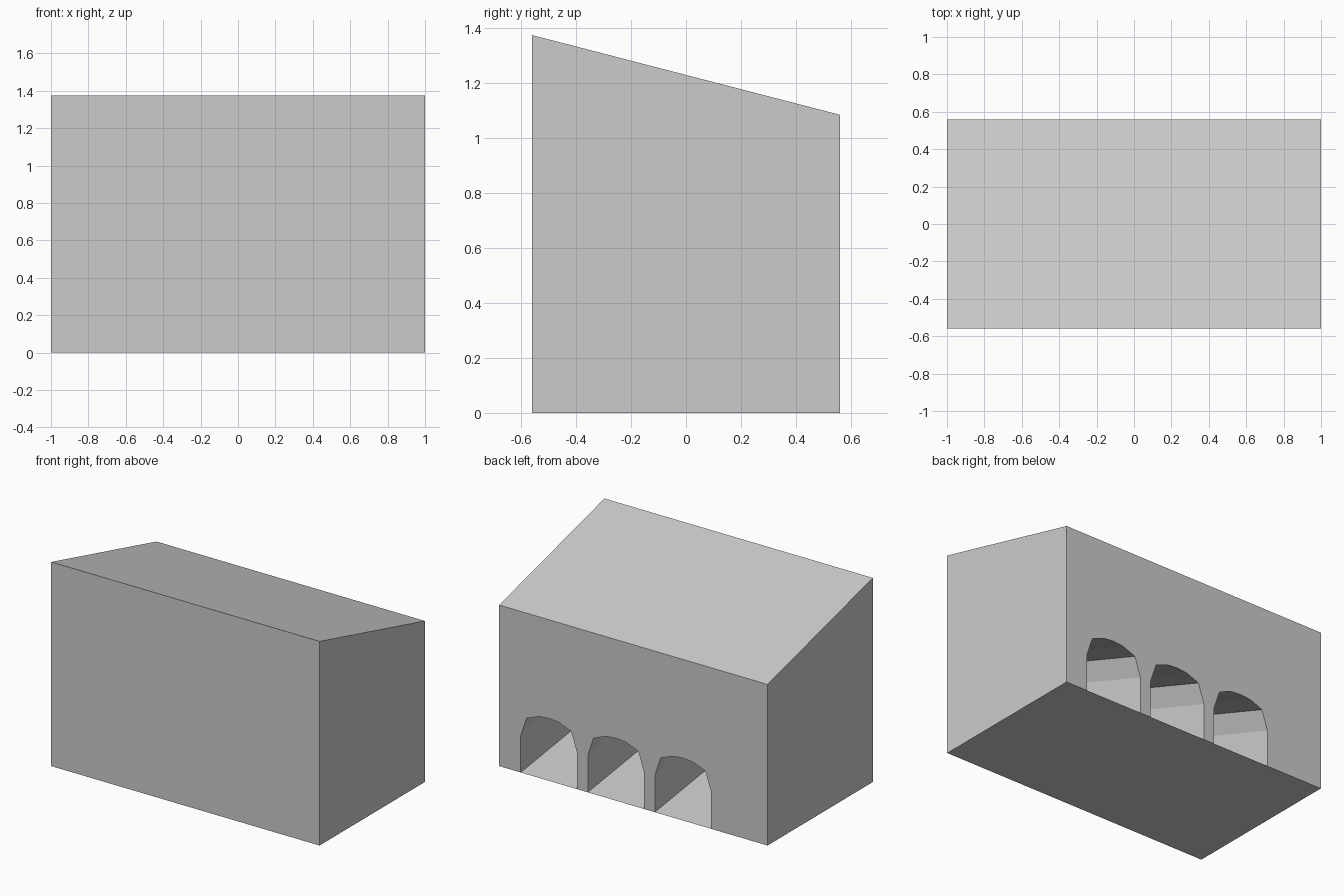
import bpy, bmesh

if "Cube" in bpy.data.objects:
    bpy.data.objects.remove(bpy.data.objects["Cube"])

W, D, FRONT_H, BACK_H = 1.0, 0.56, 1.375, 1.085
DEPTH = 0.75                     # how far the tunnels run inwards
CENTRES = (-0.37, 0.13, 0.63)
# arch outline: x offset, z
ARCH = [(-.21, 0), (-.21, .247), (-.167, .377), (-.075, .413), (0, .42),
        (.075, .413), (.167, .377), (.21, .247), (.21, 0)]

bm = bmesh.new()


def vert(x, y, z):
    return bm.verts.new((x, y, z))


# outer corners
f0, f1 = vert(-W, -D, 0), vert(W, -D, 0)
f2, f3 = vert(W, -D, FRONT_H), vert(-W, -D, FRONT_H)
b0, b1 = vert(-W, D, 0), vert(W, D, 0)
b2, b3 = vert(W, D, BACK_H), vert(-W, D, BACK_H)

# arched tunnels that climb inwards, the crown steeper than the floor
wall, base = [b0], [b0]
for c in CENTRES:
    mouth = [vert(c + x, D, z) for x, z in ARCH]
    end = [vert(c + x, D - DEPTH, z + DEPTH * (0.14 if z == 0 else 0.37)) for x, z in ARCH]
    n = len(ARCH)
    for i in range(n):
        j = (i + 1) % n
        bm.faces.new((mouth[i], mouth[j], end[j], end[i]))
    bm.faces.new(end)
    wall += mouth
    base += [mouth[0], mouth[-1]]

# walls, sloping roof and underside
bm.faces.new(wall + [b1, b2, b3])
bm.faces.new(base + [b1, f1, f0])
bm.faces.new((f0, f1, f2, f3))
bm.faces.new((f1, b1, b2, f2))
bm.faces.new((b0, f0, f3, b3))
bm.faces.new((f3, f2, b2, b3))
bmesh.ops.recalc_face_normals(bm, faces=bm.faces)

mesh = bpy.data.meshes.new("arched_block")
bm.to_mesh(mesh)
bm.free()
bpy.context.collection.objects.link(bpy.data.objects.new("arched_block", mesh))
